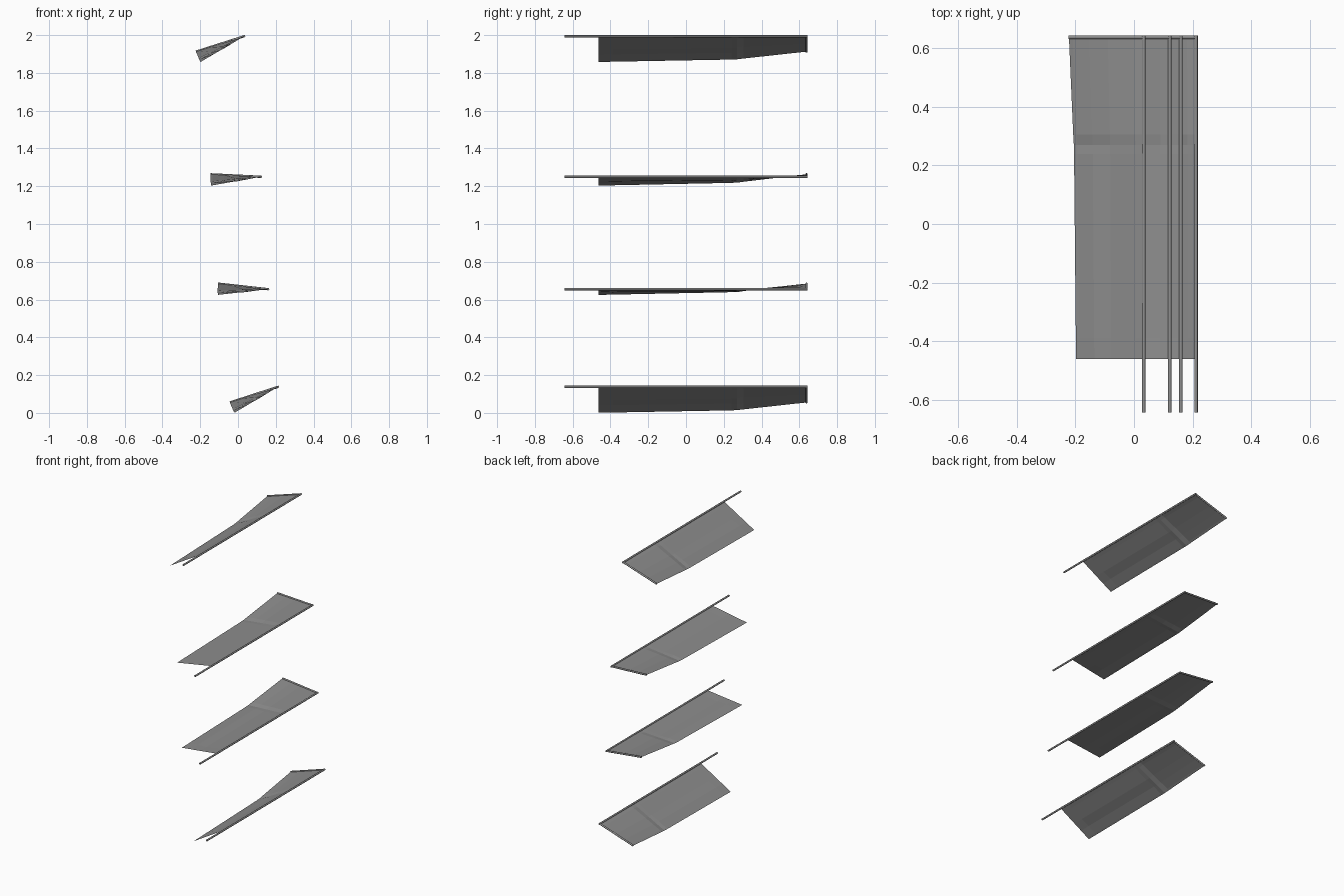
import bpy, bmesh
from math import cos, sin, radians
from mathutils import Vector

if "Cube" in bpy.data.objects:
    bpy.data.objects.remove(bpy.data.objects["Cube"])

CHORD = 0.268
HALF = 0.644
R = 0.006

# dark grey for every part
DARK = bpy.data.materials.new("dark_grey")
DARK.diffuse_color = (0.27, 0.27, 0.27, 1)
DARK.use_nodes = True
DARK.node_tree.nodes["Principled BSDF"].inputs["Base Color"].default_value = DARK.diffuse_color

# twist of the sheet along its length: (y, degrees)
TWIST = [(-0.462, 6.5), (-0.39, 6.2), (0.24, 3.4), (0.27, 3.1), (0.305, 2.1), (0.638, -6.3)]
COLUMNS = [0.0, 0.12, 0.48, 0.73, 0.95, 1.0]


def chord_point(pivot, y, angle, u):
    a = radians(angle)
    return Vector((pivot[0] - CHORD * u * cos(a), y, pivot[1] - CHORD * u * sin(a)))


def rod(name, a, b, radius):
    d = b - a
    bpy.ops.mesh.primitive_cylinder_add(vertices=12, radius=radius, depth=d.length,
                                        location=(a + b) / 2)
    ob = bpy.context.object
    ob.name = name
    ob.rotation_euler = d.to_track_quat('Z', 'Y').to_euler()
    ob.data.materials.append(DARK)
    bpy.ops.object.shade_smooth_by_angle(angle=radians(40))


def sheet(name, pivot, tilt):
    bm = bmesh.new()
    rows = []
    for j, (y, tw) in enumerate(TWIST):
        row = []
        for i, u in enumerate(COLUMNS):
            p = chord_point(pivot, y, tilt + tw, u)
            # flatter strip pressed into the long front section
            if j in (1, 2) and i in (2, 3):
                p.z += 0.0025 if i == 3 else -0.0025
            # shallow crease across the sheet
            if j in (3, 4) and 1 <= i <= 4:
                p.z += 0.002 if j == 4 else -0.002
            row.append(bm.verts.new(p))
        rows.append(row)
    for r0, r1 in zip(rows, rows[1:]):
        for i in range(len(COLUMNS) - 1):
            bm.faces.new((r0[i], r1[i], r1[i + 1], r0[i + 1]))
    # make the upper side the outside
    for f in bm.faces:
        f.normal_update()
        if f.normal.z < 0:
            f.normal_flip()
    me = bpy.data.meshes.new(name)
    bm.to_mesh(me)
    bm.free()
    me.materials.append(DARK)
    bpy.context.collection.objects.link(bpy.data.objects.new(name, me))


# four slats: pivot x, pivot z, tilt in degrees
SLATS = [(0.212, 0.138, 24.3), (0.16, 0.655, 0.0), (0.122, 1.25, 3.5), (0.033, 1.994, 24.0)]
for n, (x, z, tilt) in enumerate(SLATS, 1):
    pivot = (x, z)
    # long pivot rod on the leading edge
    rod(f"pivot_rod_{n}", Vector((x, -HALF, z)), Vector((x, HALF, z)), R)
    # twisted thin sheet
    sheet(f"slat_sheet_{n}", pivot, tilt)
    # short end bar carrying the back edge of the sheet
    y, tw = TWIST[-1]
    rod(f"end_bar_{n}", chord_point(pivot, y, tilt + tw, 0),
        chord_point(pivot, y, tilt + tw, 1.0), R)
